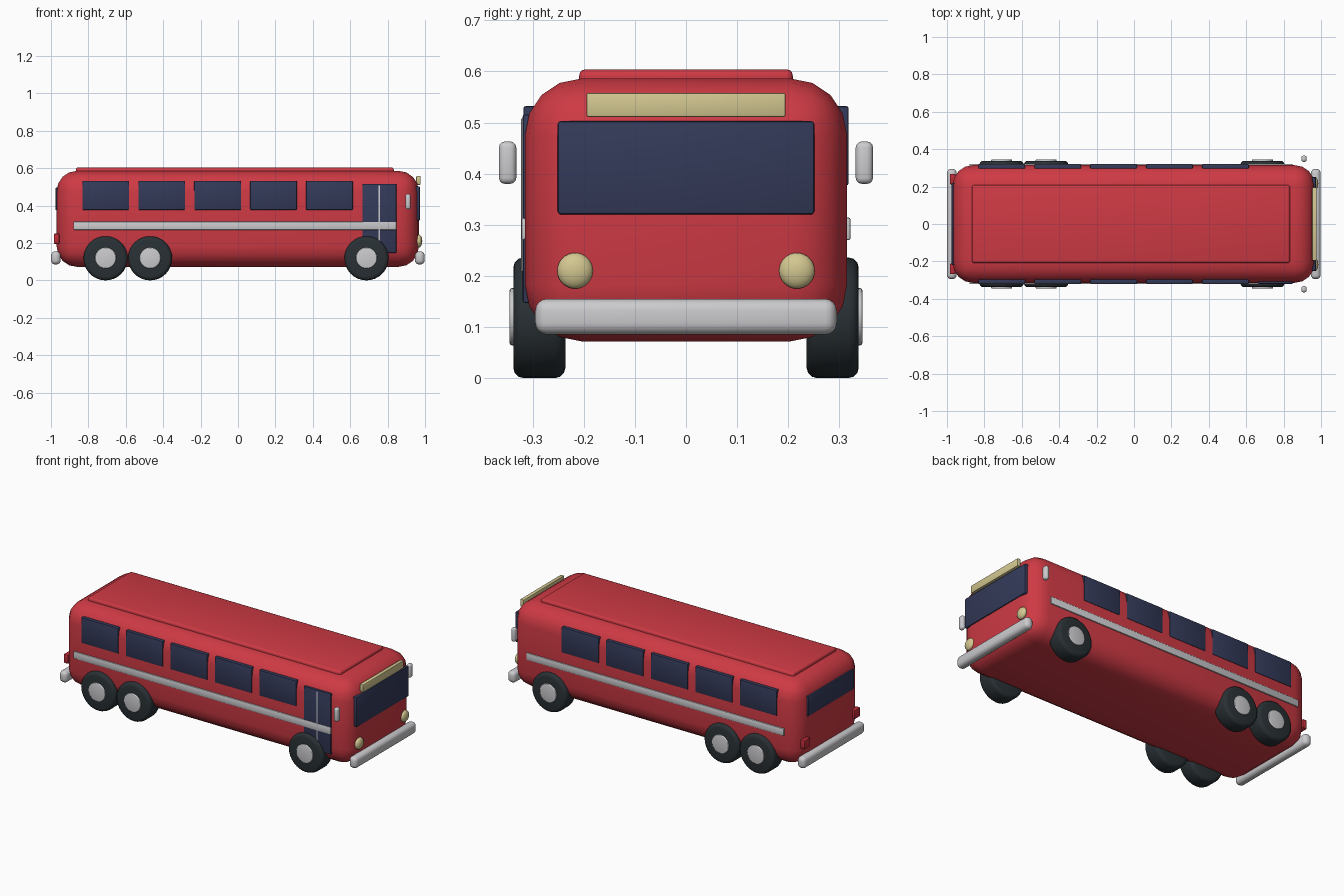
import bpy, bmesh, math
from mathutils import Matrix, Vector

cube = bpy.data.objects.get("Cube")
if cube:
    bpy.data.objects.remove(cube, do_unlink=True)


def material(name, r, g, b):
    m = bpy.data.materials.new(name)
    m.use_nodes = True
    m.diffuse_color = (r, g, b, 1)
    bsdf = m.node_tree.nodes["Principled BSDF"]
    bsdf.inputs["Base Color"].default_value = (r, g, b, 1)
    bsdf.inputs["Roughness"].default_value = 0.5
    return m


RED = material("bus red", 0.62, 0.042, 0.058)
LAMP_RED = material("tail lamp red", 0.52, 0.025, 0.04)
GLASS = material("dark blue glass", 0.034, 0.042, 0.1)
SILVER = material("silver trim", 0.6, 0.6, 0.62)
RUBBER = material("tyre rubber", 0.022, 0.03, 0.035)
CREAM = material("lamp cream", 0.65, 0.57, 0.28)


def finish(name, bm, mat, bevel=0.0, segments=3):
    """Round the hard edges, then turn the bmesh into a shaded object."""
    if bevel:
        hard = [e for e in bm.edges if e.calc_face_angle(0) > 1]
        bmesh.ops.bevel(bm, geom=hard, offset=bevel, segments=segments,
                        profile=0.5, affect='EDGES', clamp_overlap=True)
    mesh = bpy.data.meshes.new(name)
    bm.to_mesh(mesh)
    bm.free()
    mesh.materials.append(mat)
    obj = bpy.data.objects.new(name, mesh)
    bpy.context.collection.objects.link(obj)
    bpy.ops.object.select_all(action='DESELECT')
    obj.select_set(True)
    bpy.context.view_layer.objects.active = obj
    bpy.ops.object.shade_smooth_by_angle(angle=math.radians(40))
    return obj


def box(name, mat, x, y, z, bevel=0.004, segments=2):
    """Box given by (low, high) on each axis."""
    size = [hi - lo for lo, hi in (x, y, z)]
    mid = Vector([(hi + lo) / 2 for lo, hi in (x, y, z)])
    bm = bmesh.new()
    bmesh.ops.create_cube(bm, size=1,
                          matrix=Matrix.Translation(mid) @ Matrix.Diagonal((*size, 1)))
    return finish(name, bm, mat, bevel, segments)


def disc(name, mat, centre, radius, width, bevel):
    """Cylinder with its axis along y."""
    bm = bmesh.new()
    bmesh.ops.create_cone(bm, cap_ends=True, segments=32, radius1=radius,
                          radius2=radius, depth=width,
                          matrix=Matrix.Translation(centre) @ Matrix.Rotation(math.pi / 2, 4, 'X'))
    return finish(name, bm, mat, bevel)


def span(side, inner, outer):
    """y range from inner to outer distance on the given side."""
    return tuple(sorted((side * inner, side * outer)))


# Body shell and raised roof panel
box("body", RED, (-0.97, 0.967), (-0.315, 0.315), (0.072, 0.586), 0.11, 4)
box("roof_panel", RED, (-0.867, 0.833), (-0.209, 0.209), (0.565, 0.604), 0.012, 3)

# Parts repeated on both sides
for side, label in ((-1, "right"), (1, "left")):
    for i in range(5):
        x = -0.707 + 0.299 * i
        box(f"{label}_window_{i + 1}", GLASS, (x - 0.125, x + 0.125),
            span(side, 0.29, 0.318), (0.377, 0.532))
    box(f"{label}_trim_strip", SILVER, (-0.88, 0.847), span(side, 0.3, 0.322), (0.27, 0.314))
    box(f"{label}_mirror", SILVER, (0.895, 0.923), span(side, 0.332, 0.366),
        (0.38, 0.463), 0.012, 3)

    # Wheels: two rear axles and one front axle
    for axle, x in (("rear", -0.708), ("middle", -0.47), ("front", 0.687)):
        disc(f"{label}_{axle}_tyre", RUBBER, Vector((x, side * 0.287, 0.118)), 0.118, 0.102, 0.02)
        disc(f"{label}_{axle}_hub", SILVER, Vector((x, side * 0.325, 0.12)), 0.056, 0.04, 0.004)

    # Headlight and tail light
    bm = bmesh.new()
    bmesh.ops.create_uvsphere(bm, u_segments=24, v_segments=16, radius=0.035,
                              matrix=Matrix.Translation((0.966, side * 0.217, 0.21))
                              @ Matrix.Diagonal((0.55, 1, 1, 1)))
    finish(f"{label}_headlight", bm, CREAM)
    box(f"{label}_tail_light", LAMP_RED, (-0.985, -0.955), span(side, 0.212, 0.268),
        (0.195, 0.25), 0.006)

# Passenger door with centre divider
box("door", GLASS, (0.665, 0.847), (-0.3195, -0.29), (0.147, 0.516))
box("door_divider", SILVER, (0.751, 0.759), (-0.3225, -0.3), (0.155, 0.508), 0.001)

# Windscreen, rear window and destination sign
box("windscreen", GLASS, (0.94, 0.973), (-0.251, 0.251), (0.32, 0.503), 0.006)
box("rear_window", GLASS, (-0.976, -0.94), (-0.22, 0.22), (0.375, 0.497), 0.006)
box("destination_sign", CREAM, (0.953, 0.977), (-0.195, 0.195), (0.511, 0.558))

# Bumpers
for name, x in (("front_bumper", (0.946, 0.998)), ("rear_bumper", (-1.0, -0.948))):
    box(name, SILVER, x, (-0.295, 0.295), (0.085, 0.155), 0.023, 4)
